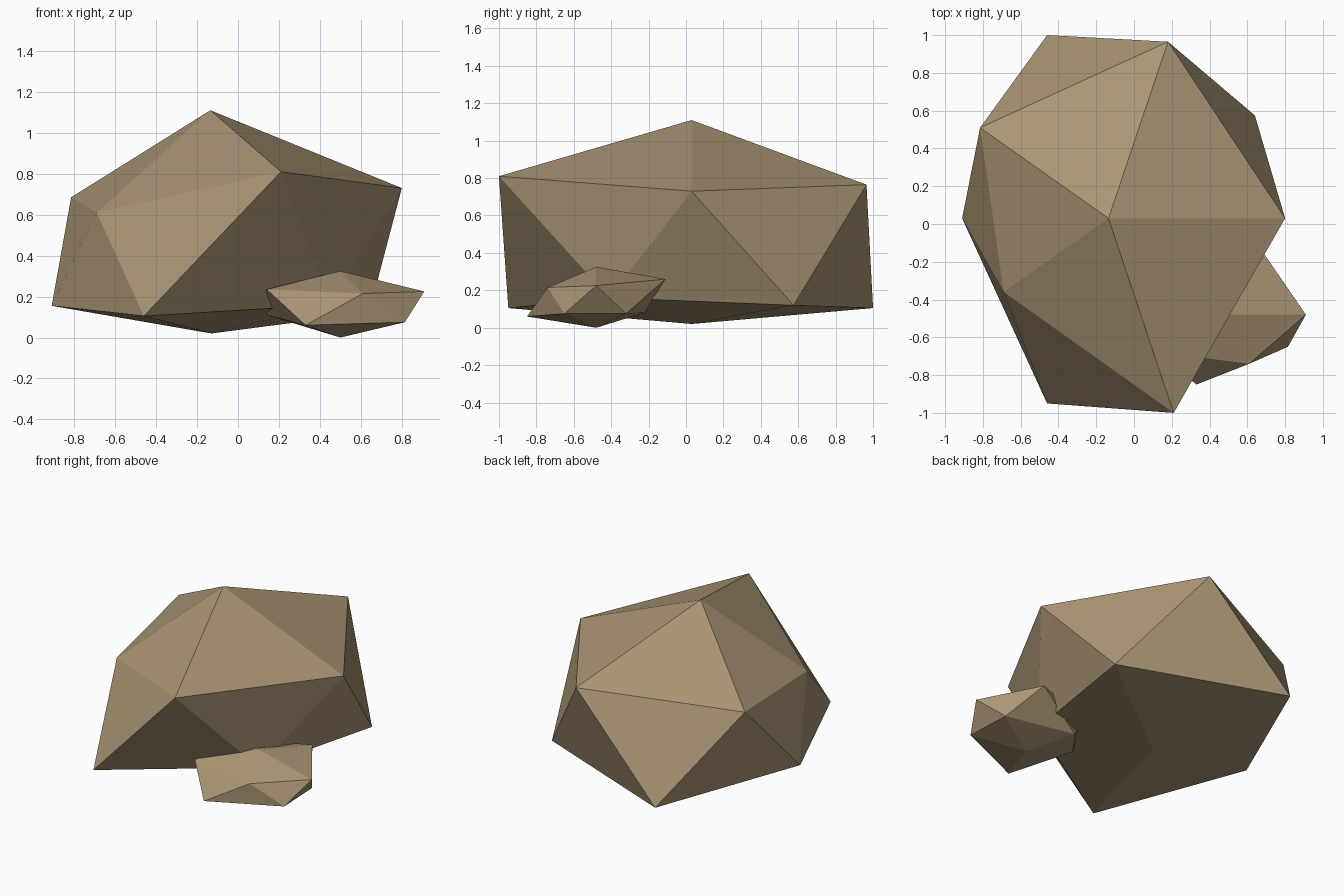
import bpy, bmesh

if "Cube" in bpy.data.objects:
    bpy.data.objects.remove(bpy.data.objects["Cube"])

stone = bpy.data.materials.new("tan stone")
stone.diffuse_color = (0.40, 0.30, 0.175, 1)
stone.use_nodes = True
stone.node_tree.nodes["Principled BSDF"].inputs["Base Color"].default_value = stone.diffuse_color


def rock(name, bottom, lower, upper, top):
    """Twenty-sided boulder: two staggered rings of five corners plus two poles."""
    bm = bmesh.new()
    b, t = bm.verts.new(bottom), bm.verts.new(top)
    lo = [bm.verts.new(p) for p in lower]
    up = [bm.verts.new(p) for p in upper]
    for i in range(5):
        j = (i + 1) % 5
        bm.faces.new((t, up[i], up[j]))
        bm.faces.new((b, lo[j], lo[i]))
        bm.faces.new((lo[i], up[j], up[i]))
        bm.faces.new((lo[i], lo[j], up[j]))
    bmesh.ops.recalc_face_normals(bm, faces=bm.faces)
    mesh = bpy.data.meshes.new(name)
    bm.to_mesh(mesh)
    bm.free()
    mesh.materials.append(stone)
    obj = bpy.data.objects.new(name, mesh)
    bpy.context.collection.objects.link(obj)
    return obj


# main boulder, rings run counter-clockwise from the right
rock("large_rock", (-0.13, 0.03, 0.02),
     [(0.64, 0.575, 0.12), (-0.46, 1.0, 0.105), (-0.91, 0.03, 0.155),
      (-0.46, -0.95, 0.105), (0.45, -0.41, 0.16)],
     [(0.80, 0.03, 0.73), (0.18, 0.965, 0.765), (-0.815, 0.51, 0.685),
      (-0.69, -0.36, 0.61), (0.21, -1.0, 0.81)],
     (-0.135, 0.03, 1.11))

# small stone tucked against the front right side
rock("small_rock", (0.50, -0.48, 0.0),
     [(0.80, -0.32, 0.075), (0.31, -0.22, 0.08), (0.14, -0.44, 0.11),
      (0.33, -0.85, 0.06), (0.815, -0.65, 0.075)],
     [(0.91, -0.48, 0.225), (0.655, -0.11, 0.26), (0.18, -0.27, 0.24),
      (0.14, -0.68, 0.235), (0.61, -0.74, 0.215)],
     (0.50, -0.48, 0.325))
